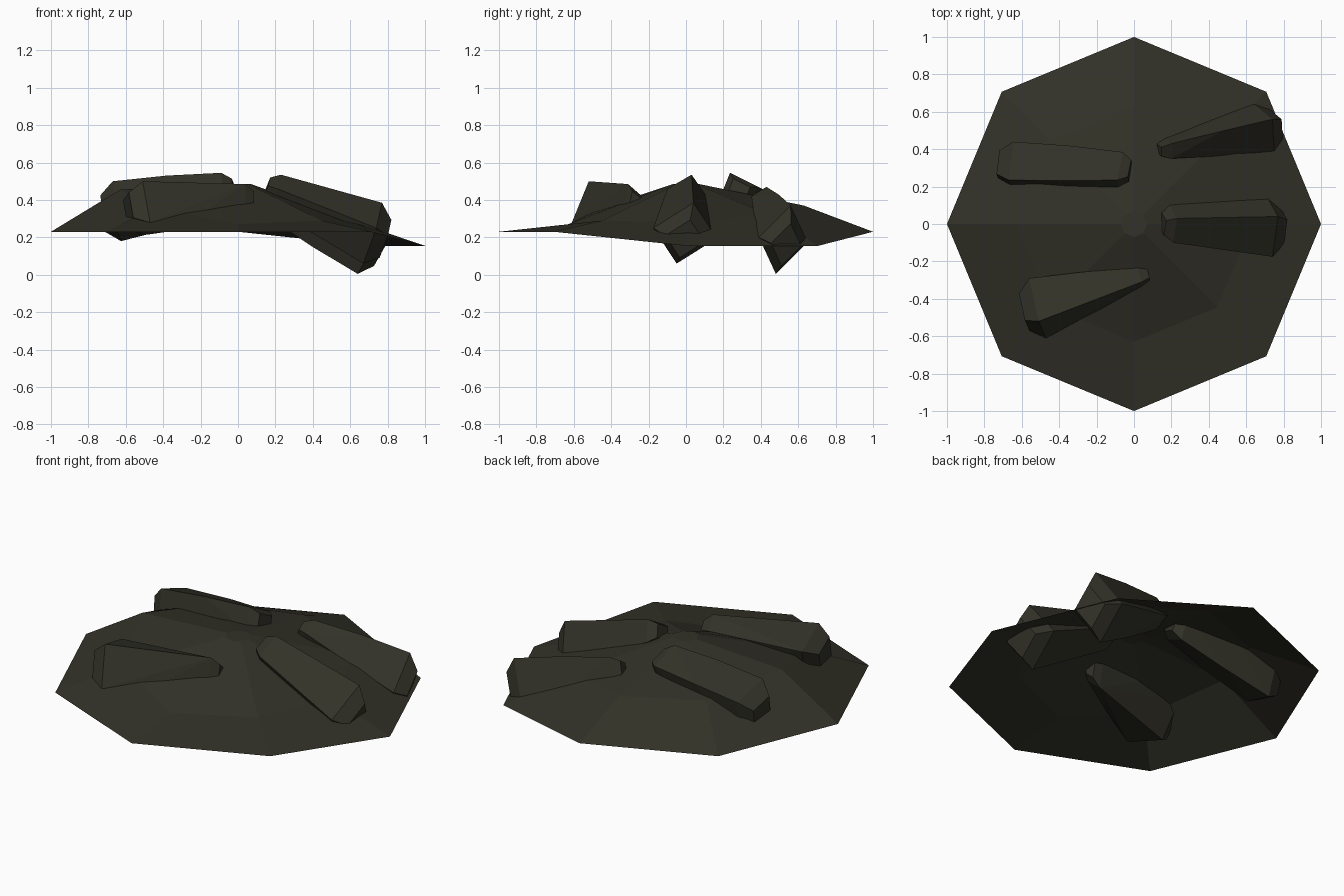
import bpy, bmesh, math
from mathutils import Vector as V

if "Cube" in bpy.data.objects:
    bpy.data.objects.remove(bpy.data.objects["Cube"])

mat = bpy.data.materials.new("dark olive stone")
mat.diffuse_color = (0.032, 0.031, 0.021, 1)
mat.use_nodes = True
mat.node_tree.nodes["Principled BSDF"].inputs["Base Color"].default_value = mat.diffuse_color


def finish(bm, name):
    bmesh.ops.recalc_face_normals(bm, faces=bm.faces)
    me = bpy.data.meshes.new(name)
    bm.to_mesh(me)
    bm.free()
    me.materials.append(mat)
    ob = bpy.data.objects.new(name, me)
    bpy.context.collection.objects.link(ob)
    return ob


# Mound: open eight-sided shell, rings start at +x and run anticlockwise
def mound():
    bm = bmesh.new()
    rings = [
        (1.0, [.155, .155, .23, .23, .23, .23, .23, .23]),
        (.63, [.28, .32, .37, .39, .455, .36, .27, .29]),
        (.07, [.485] * 8),
    ]
    loops = [[bm.verts.new((r * math.cos(i * math.pi / 4),
                            r * math.sin(i * math.pi / 4), z))
              for i, z in enumerate(zs)] for r, zs in rings]
    for a, b in zip(loops, loops[1:]):
        for i in range(8):
            j = (i + 1) % 8
            bm.faces.new((a[i], a[j], b[j], b[i]))
    bm.faces.new(loops[-1])
    finish(bm, "mound")


# Rock: tapered four-sided block with bevelled ends, from three corners per end
def rock(name, big, small):
    def quad(c):
        a, b, d = (V(p) for p in c)
        return [a, b, d, a + d - b]

    def scaled(q, k, shift=V()):
        m = sum(q, V()) / 4
        return [m + (p - m) * k + shift for p in q]

    q1, q2 = quad(big), quad(small)
    axis = (sum(q1, V()) - sum(q2, V())).normalized()
    mid = scaled([p.lerp(q, .5) for p, q in zip(q1, q2)], 1.06)
    points = (scaled(q1, .62, axis * .075) + q1 + mid + q2
              + scaled(q2, .6, axis * -.05))
    bm = bmesh.new()
    for p in points:
        bm.verts.new(p)
    res = bmesh.ops.convex_hull(bm, input=bm.verts)
    bmesh.ops.delete(bm, geom=[g for g in res["geom_interior"]
                               if isinstance(g, bmesh.types.BMVert)], context='VERTS')
    bmesh.ops.dissolve_limit(bm, angle_limit=math.radians(4),
                             verts=bm.verts, edges=bm.edges)
    finish(bm, name)


mound()
rock("rock_back_left",
     [(-.645, .44, .43), (-.67, .235, .50), (-.65, .18, .25)],
     [(-.06, .385, .47), (-.09, .235, .545), (-.08, .185, .42)])
rock("rock_front_left",
     [(-.56, -.29, .43), (-.51, -.52, .50), (-.47, -.61, .28)],
     [(.02, -.235, .42), (.04, -.31, .485), (.04, -.34, .35)])
rock("rock_right",
     [(.77, .04, .385), (.74, -.175, .25), (.67, -.05, .06)],
     [(.23, .03, .535), (.21, -.10, .46), (.17, -.03, .36)])
rock("rock_back_right",
     [(.74, .56, .37), (.75, .39, .20), (.64, .48, .005)],
     [(.20, .43, .47), (.20, .35, .42), (.16, .38, .31)])
